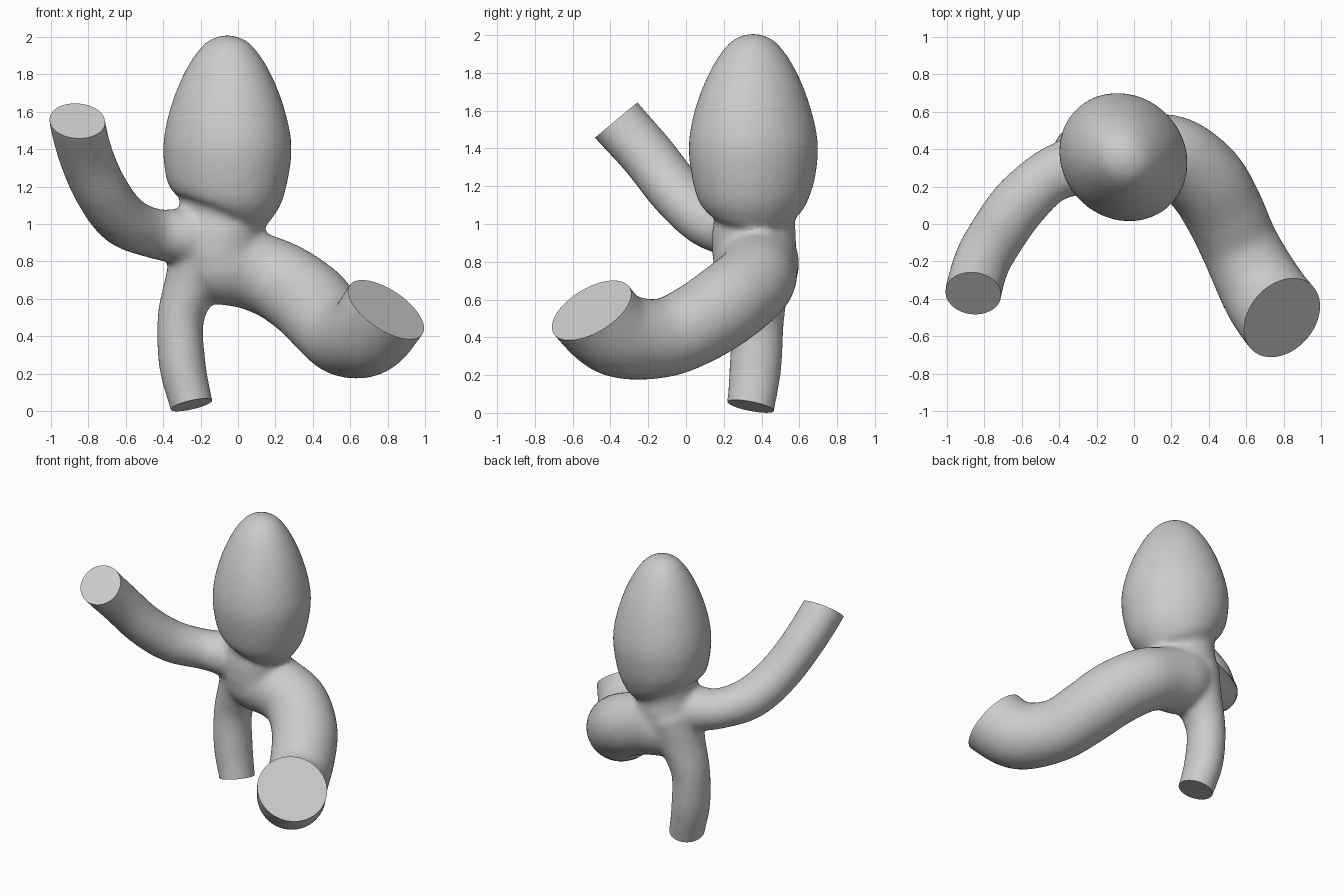
import bpy, bmesh, math
from mathutils import Vector

cube = bpy.data.objects.get("Cube")
if cube:
    bpy.data.objects.remove(cube, do_unlink=True)

SIDES, STEPS = 32, 6

# Each path point is x, y, z, radius
main_vessel = [(-.24, .36, .92, .16), (-.1, .37, .81, .225), (.07, .38, .755, .212),
               (.23, .355, .69, .215), (.38, .23, .585, .22), (.48, .065, .475, .215),
               (.57, -.13, .395, .21), (.69, -.36, .415, .228), (.79, -.5, .543, .236)]
side_branch = [(-.15, .36, .9, .18), (-.28, .32, .93, .155), (-.45, .255, .95, .133),
               (-.61, .11, 1.02, .14), (-.725, -.05, 1.17, .14),
               (-.81, -.2, 1.36, .14), (-.858, -.37, 1.55, .143)]
lower_branch = [(-.17, .38, .88, .19), (-.24, .385, .7, .15), (-.305, .382, .5, .125),
                (-.297, .368, .25, .125), (-.248, .343, .035, .115)]
bulb = [(-.11, .36, .82, .21), (-.11, .36, .95, .212), (-.1, .365, 1.04, .206),
        (-.08, .365, 1.10, .262), (-.063, .36, 1.2, .302), (-.057, .357, 1.38, .327),
        (-.057, .355, 1.53, .312), (-.057, .355, 1.7, .264), (-.057, .355, 1.85, .197),
        (-.057, .355, 1.95, .128), (-.057, .355, 1.99, .075), (-.057, .355, 2.008, .02)]

# Path, direction its open end faces, and how far it widens along which way
branches = [(main_vessel, Vector((.5, -.45, .74)), Vector((0, 0, 0))),
            (side_branch, Vector((0, -.64, .77)), Vector((.2, -.25, 0))),
            (lower_branch, Vector((.23, -.2, -1)), Vector((0, .33, 0)))]
bulb_widening = Vector((.22, -.22, 0))


def spline(points):
    """Smooth curve through the points, radius included."""
    p = [Vector(q) for q in points]
    p = [2 * p[0] - p[1]] + p + [2 * p[-1] - p[-2]]
    out = []
    for a, b, c, d in zip(p, p[1:], p[2:], p[3:]):
        for i in range(STEPS):
            t = i / STEPS
            out.append(b + .5 * t * (c - a + t * (2 * a - 5 * b + 4 * c - d
                                                  + t * (3 * (b - c) + d - a))))
    return out + [p[-2]]


def add_tube(bm, points, widen):
    """Closed oval tube swept along the path."""
    path = spline(points)
    pos = [q.to_3d() for q in path]
    normal = None
    rings = []
    for i, q in enumerate(path):
        along = (pos[min(i + 1, len(pos) - 1)] - pos[max(i - 1, 0)]).normalized()
        if normal is None:
            normal = along.orthogonal()
        normal = (normal - along * normal.dot(along)).normalized()
        other = along.cross(normal)
        ring = []
        for k in range(SIDES):
            a = math.tau * k / SIDES
            offset = q.w * (math.cos(a) * normal + math.sin(a) * other)
            ring.append(bm.verts.new(pos[i] + offset + widen * offset.dot(widen)))
        rings.append(ring)
    for r, s in zip(rings, rings[1:]):
        for k in range(SIDES):
            n = (k + 1) % SIDES
            bm.faces.new((r[k], r[n], s[n], s[k]))
    bm.faces.new(rings[0][::-1])
    bm.faces.new(rings[-1])


# Tubes run a little past their open ends, to be trimmed flat later
bm = bmesh.new()
for points, facing, widen in branches:
    end = Vector(points[-1])
    extra = end.to_3d() + facing.normalized() * .12
    add_tube(bm, points + [(*extra, end.w)], widen)
add_tube(bm, bulb, bulb_widening)
mesh = bpy.data.meshes.new("branching_vessel")
bm.to_mesh(mesh)
bm.free()
vessel = bpy.data.objects.new("branching_vessel", mesh)
bpy.context.collection.objects.link(vessel)
bpy.context.view_layer.objects.active = vessel
vessel.select_set(True)

# Fuse the tubes into one skin and soften the joints
remesh = vessel.modifiers.new("fuse", 'REMESH')
remesh.mode = 'VOXEL'
remesh.voxel_size = .02
soften = vessel.modifiers.new("soften", 'SMOOTH')
soften.factor = .5
soften.iterations = 10
for name in ("fuse", "soften"):
    bpy.ops.object.modifier_apply(modifier=name)

# Trim the open ends flat and cap them
bm = bmesh.new()
bm.from_mesh(vessel.data)
for points, facing, widen in branches:
    centre = Vector(points[-1][:3])
    faces = [f for f in bm.faces if (f.calc_center_median() - centre).length < .36]
    edges = {e for f in faces for e in f.edges}
    verts = {v for f in faces for v in f.verts}
    bmesh.ops.bisect_plane(bm, geom=list(verts) + list(edges) + faces,
                           plane_co=centre, plane_no=facing.normalized(),
                           clear_outer=True)
    rim = [e for e in bm.edges if e.is_boundary]
    bmesh.ops.holes_fill(bm, edges=rim, sides=0)
bmesh.ops.recalc_face_normals(bm, faces=bm.faces)
bm.to_mesh(vessel.data)
bm.free()

# One plain grey
grey = bpy.data.materials.new("plain_grey")
grey.use_nodes = True
colour = (.6, .6, .6, 1)
grey.diffuse_color = colour
grey.node_tree.nodes["Principled BSDF"].inputs["Base Color"].default_value = colour
vessel.data.materials.clear()
vessel.data.materials.append(grey)
bpy.ops.object.shade_smooth_by_angle(angle=math.radians(35))
